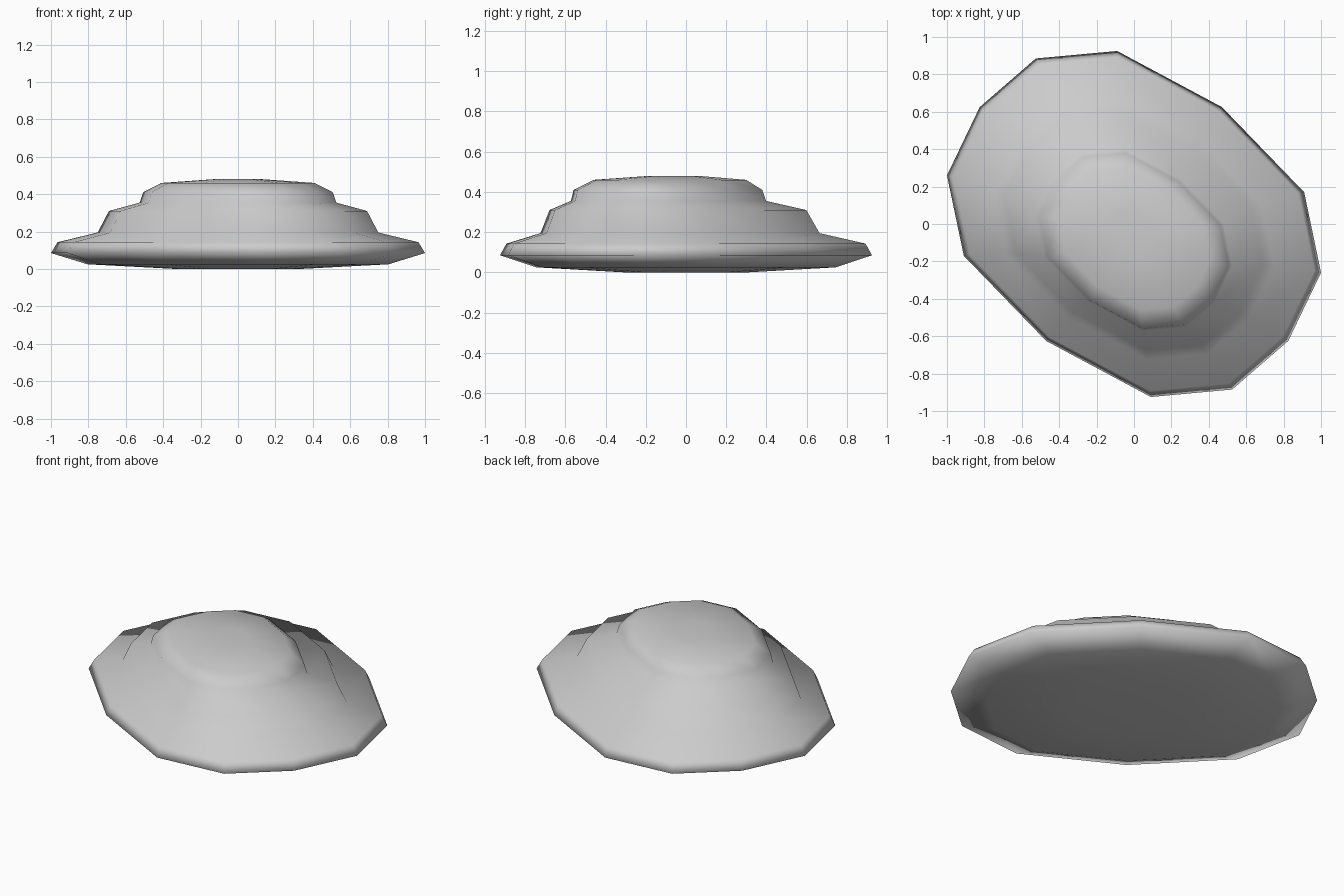
import bpy, bmesh

if "Cube" in bpy.data.objects:
    bpy.data.objects.remove(bpy.data.objects["Cube"])

# half of the point-symmetric twelve-sided outline
half = [(-1.0, 0.26), (-0.825, 0.625), (-0.525, 0.885),
        (-0.09, 0.925), (0.47, 0.625), (0.91, 0.17)]
outline = half + [(-x, -y) for x, y in half]

# stacked rings: height, scale, y offset
rings = [(0.0, 0.33, 0), (0.025, 0.805, 0), (0.085, 1.0, 0), (0.143, 0.965, 0),
         (0.195, 0.75, -0.03), (0.31, 0.69, -0.04), (0.355, 0.525, -0.087),
         (0.41, 0.507, -0.09), (0.46, 0.41, -0.08), (0.48, 0.13, -0.06)]

bm = bmesh.new()
loops = [[bm.verts.new((x * s, y * s + dy, z)) for x, y in outline]
         for z, s, dy in rings]
n = len(outline)
for a, b in zip(loops, loops[1:]):
    for i in range(n):
        j = (i + 1) % n
        bm.faces.new((a[i], a[j], b[j], b[i]))

# close the underside and the crown
bm.faces.new(loops[0])
bm.faces.new(loops[-1])
bmesh.ops.recalc_face_normals(bm, faces=bm.faces)
for f in bm.faces:
    f.smooth = True

mesh = bpy.data.meshes.new("tiered_mound")
bm.to_mesh(mesh)
bm.free()
bpy.context.collection.objects.link(bpy.data.objects.new("tiered_mound", mesh))
